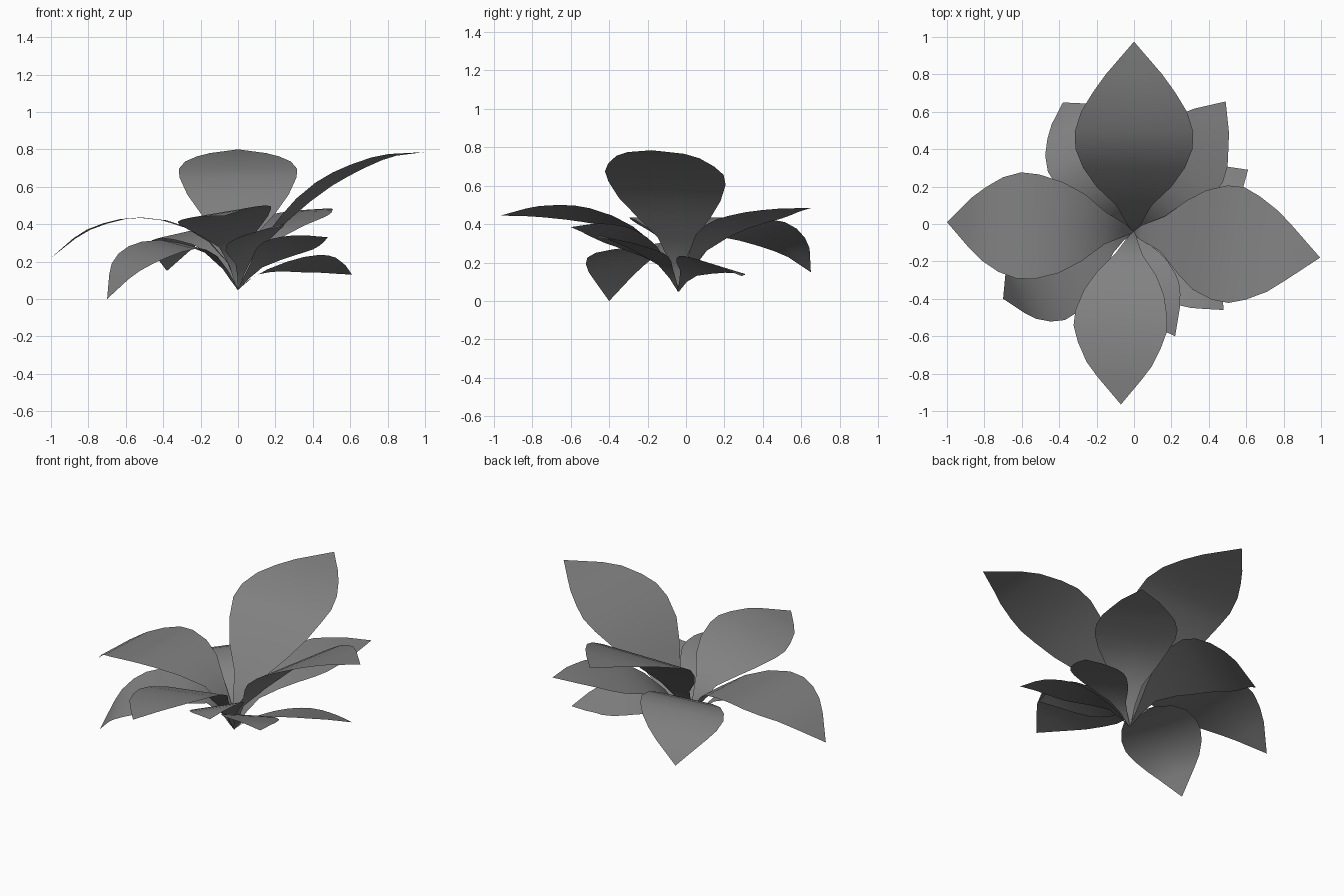
import bpy, bmesh
from mathutils import Vector

if "Cube" in bpy.data.objects:
    bpy.data.objects.remove(bpy.data.objects["Cube"])

ROOT = (0, -0.04, 0.05)
# Half-width along a leaf, as (fraction of length, half-width / length)
WIDTH = [(0, .004), (.06, .018), (.12, .03), (.24, .07), (.36, .148), (.46, .2), (.56, .23),
         (.64, .233), (.72, .208), (.8, .163), (.87, .111), (1, 0)]

GREY = bpy.data.materials.new("dark_grey")
GREY.diffuse_color = (.22, .22, .22, 1)
GREY.use_nodes = True
GREY.node_tree.nodes["Principled BSDF"].inputs["Base Color"].default_value = GREY.diffuse_color


def spline(points, steps=12):
    """Dense Catmull-Rom curve through the points."""
    p = [Vector(q) for q in points]
    p = [2 * p[0] - p[1]] + p + [2 * p[-1] - p[-2]]
    out = []
    for a, b, c, d in zip(p, p[1:], p[2:], p[3:]):
        for i in range(steps):
            t = i / steps
            out.append(0.5 * (2 * b + (c - a) * t + (2 * a - 5 * b + 4 * c - d) * t * t
                              + (3 * b - a - 3 * c + d) * t ** 3))
    return out + [p[-2]]


def leaf(name, points, roll=0.0, scale=1.0):
    """Flat-section leaf blade swept along its midrib; roll lifts its right edge."""
    curve = spline([ROOT] + points)
    dist = [0.0]
    for a, b in zip(curve, curve[1:]):
        dist.append(dist[-1] + (b - a).length)
    length = dist[-1]
    axis = curve[-1] - curve[0]
    side = Vector((axis.y, -axis.x, 0)).normalized()
    side = (side + Vector((0, 0, roll))).normalized()
    bm = bmesh.new()
    prev = None
    for t, w in WIDTH:
        k = min(range(len(dist)), key=lambda i: abs(dist[i] - t * length))
        c, h = curve[k], w * length * scale
        row = [bm.verts.new(c - side * h), bm.verts.new(c), bm.verts.new(c + side * h)] \
            if h else [bm.verts.new(c)] * 3
        if prev:
            for j in (0, 1):
                quad = [prev[j], prev[j + 1], row[j + 1], row[j]]
                bm.faces.new(list(dict.fromkeys(quad)))
        prev = row
    for f in bm.faces:
        f.smooth = True
    me = bpy.data.meshes.new(name)
    bm.to_mesh(me)
    bm.free()
    me.materials.append(GREY)
    bpy.context.collection.objects.link(bpy.data.objects.new(name, me))


# Four large upper leaves
leaf("large_leaf_back", [(0, 0, .2), (0, .1, .34), (0, .2, .46), (0, .3, .56), (0, .4, .65),
                         (0, .6, .735), (0, .8, .78), (0, .975, .8)])
leaf("large_leaf_right", [(.04, -.045, .2), (.13, -.05, .3), (.22, -.06, .4), (.35, -.085, .53),
                          (.5, -.105, .64), (.7, -.14, .735), (.85, -.16, .775), (.995, -.18, .785)],
     .03, 1.01)
leaf("large_leaf_left", [(-.07, -.03, .22), (-.2, -.02, .34), (-.35, -.02, .41), (-.52, -.015, .435),
                         (-.65, -.005, .42), (-.8, 0, .37), (-.92, .01, .29), (-1, .01, .22)], 0, .98)
leaf("large_leaf_front", [(-.02, -.12, .24), (-.04, -.28, .37), (-.07, -.5, .445),
                          (-.08, -.75, .465), (-.07, -.965, .445)], -.17, .97)

# Medium lower leaves
leaf("medium_leaf_back_left", [(-.08, .1, .28), (-.18, .28, .37), (-.26, .42, .355),
                               (-.33, .57, .27), (-.38, .65, .15)], .2, 1.05)
leaf("medium_leaf_back_right", [(.08, .06, .26), (.18, .2, .38), (.3, .39, .445),
                                (.4, .53, .475), (.49, .655, .485)], .03)
leaf("medium_leaf_front_left", [(-.12, -.08, .22), (-.28, -.18, .29), (-.45, -.29, .265),
                                (-.6, -.36, .17), (-.7, -.4, 0)], .12)

# Small lower leaves
leaf("small_leaf_right", [(.1, 0, .13), (.25, .06, .18), (.38, .13, .19),
                          (.5, .21, .17), (.61, .29, .13)], .27)
leaf("small_leaf_front_right", [(.09, -.1, .17), (.2, -.2, .255), (.31, -.3, .3),
                                (.4, -.38, .325), (.48, -.46, .33)], .17)
leaf("small_leaf_front", [(.03, -.12, .2), (.06, -.26, .3), (.11, -.4, .355),
                          (.165, -.51, .38), (.22, -.6, .385)], -.27, .93)
